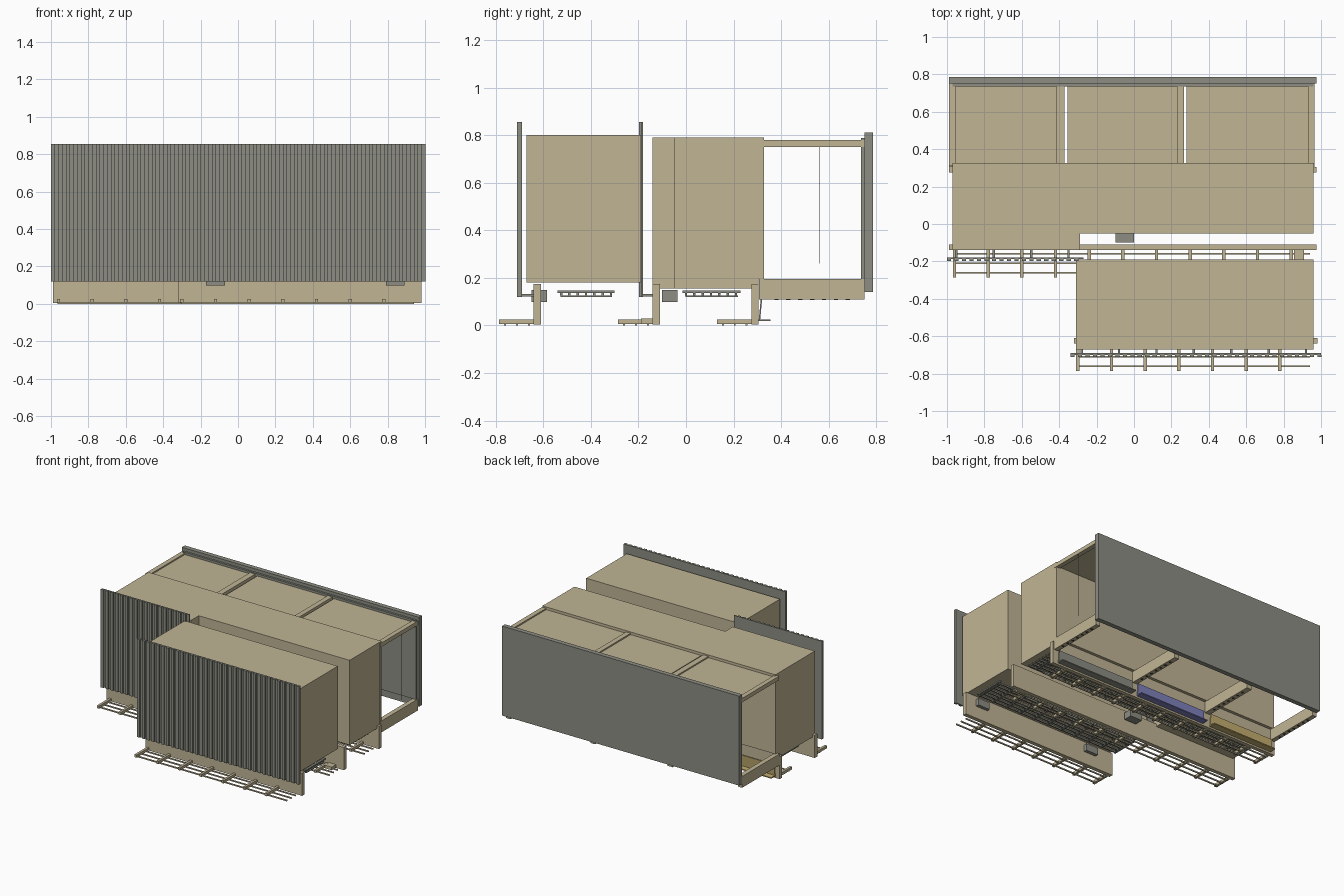
import bpy, bmesh, math
from mathutils import Vector

cube = bpy.data.objects.get("Cube")
if cube:
    bpy.data.objects.remove(cube, do_unlink=True)


def material(name, rgb):
    m = bpy.data.materials.new(name)
    m.use_nodes = True
    m.diffuse_color = (*rgb, 1)
    m.node_tree.nodes["Principled BSDF"].inputs["Base Color"].default_value = (*rgb, 1)
    return m


tan = material("warm tan", (0.53, 0.46, 0.30))
grey = material("stone grey", (0.27, 0.27, 0.23))
blue = material("muted blue", (0.21, 0.22, 0.50))
gold = material("ochre gold", (0.55, 0.42, 0.16))
dark = material("dark brown", (0.05, 0.045, 0.03))


def finish(name, bm, mat):
    bmesh.ops.recalc_face_normals(bm, faces=bm.faces)
    mesh = bpy.data.meshes.new(name)
    bm.to_mesh(mesh)
    bm.free()
    mesh.materials.append(mat)
    ob = bpy.data.objects.new(name, mesh)
    bpy.context.collection.objects.link(ob)
    return ob


def add_box(bm, xs, ys, zs):
    made = bmesh.ops.create_cube(bm, size=1)["verts"]
    for v in made:
        v.co = Vector([(r[0] + r[1]) / 2 + c * (r[1] - r[0])
                       for c, r in zip(v.co, (xs, ys, zs))])


def box(name, xs, ys, zs, mat=tan):
    bm = bmesh.new()
    add_box(bm, xs, ys, zs)
    return finish(name, bm, mat)


def prism(name, outline, z0, z1, mat):
    """Extrude an xy outline upwards."""
    bm = bmesh.new()
    face = bm.faces.new([bm.verts.new((x, y, z0)) for x, y in outline])
    top = bmesh.ops.extrude_face_region(bm, geom=[face])["geom"]
    bmesh.ops.translate(bm, vec=(0, 0, z1 - z0),
                        verts=[g for g in top if isinstance(g, bmesh.types.BMVert)])
    return finish(name, bm, mat)


def steps(start, end, pitch):
    return [start + i * pitch for i in range(int((end - start) / pitch + 1.001))]


def fluted_panel(name, x0, x1, y0, y1):
    """Sheet with vertical ribs on its front."""
    bm = bmesh.new()
    add_box(bm, (x0, x1), (y0 + 0.01, y1), (0.12, 0.855))
    for x in steps(x0, x1 - 0.02, 0.04):
        add_box(bm, (x, x + 0.022), (y0, y0 + 0.01), (0.12, 0.855))
    return finish(name, bm, grey)


def tine_rack(name, x0, x1, y_back):
    """Low ladder of cross bars and long rods in front of a skirt board."""
    bm = bmesh.new()
    for x in steps(x0, x1 - 0.1, 0.18):
        add_box(bm, (x - 0.009, x + 0.009), (y_back - 0.175, y_back), (0.006, 0.026))
    for dy in (0.15, 0.1, 0.05):
        add_box(bm, (x0 - 0.005, x1), (y_back - dy - 0.004, y_back - dy + 0.004), (0, 0.009))
    return finish(name, bm, tan)


def under_rack(name, x0, x1, y0, y1):
    """Slatted grille hung beneath a cabinet."""
    bm = bmesh.new()
    for x in steps(x0, x1, 0.12):
        add_box(bm, (x - 0.008, x + 0.008), (y0, y1), (0.137, 0.147))
        add_box(bm, (x - 0.006, x + 0.006), (y0 + 0.012, y1 - 0.012), (0.12, 0.126))
    for y in steps(y0 + 0.015, y1 - 0.01, 0.035):
        add_box(bm, (x0, x1), (y - 0.005, y + 0.005), (0.126, 0.137))
    return finish(name, bm, grey)


# Front cabinet and stepped middle cabinet
box("front_cabinet", (-0.31, 0.96), (-0.67, -0.19), (0.18, 0.80))
prism("middle_cabinet",
      [(-0.97, -0.14), (-0.29, -0.14), (-0.29, -0.05), (0.96, -0.05),
       (0.96, 0.305), (-0.97, 0.305)], 0.155, 0.79, tan)
box("middle_rear_wall", (-0.97, 0.962), (0.305, 0.327), (0.195, 0.79))

# Ribbed front panels and their stand-off brackets
fluted_panel("front_panel", -0.34, 1.0, -0.71, -0.69)
fluted_panel("side_front_panel", -1.0, -0.27, -0.197, -0.18)
for name, x0, x1, y0, y1 in (("front", -0.28, 0.95, -0.69, -0.635),
                             ("side", -0.95, -0.3, -0.18, -0.135)):
    bm = bmesh.new()
    for x in steps(x0, x1, 0.2):
        add_box(bm, (x - 0.006, x + 0.006), (y0, y1), (0.122, 0.132))
    finish(name + "_panel_brackets", bm, grey)

# Skirt boards with tine racks
for name, x0, x1, y0, first in (("front", -0.32, 0.98, -0.64, -0.30),
                                ("middle", -0.99, 0.975, -0.14, -0.96),
                                ("rear", -0.99, 0.975, 0.275, -0.96)):
    box(name + "_skirt_board", (x0, x1), (y0, y0 + 0.03), (0.005, 0.175))
    tine_rack(name + "_tine_rack", first, 0.94, y0 + 0.03)
box("rack_end_block", (0.855, 0.91), (-0.19, -0.14), (0.006, 0.03))

# Grilles and junction boxes underneath
under_rack("front_under_rack", -0.27, 0.93, -0.54, -0.30)
under_rack("middle_under_rack", -0.93, 0.93, -0.015, 0.23)
for i, (x, y) in enumerate(((0.79, -0.65), (-0.17, -0.65), (-0.10, -0.10))):
    box(f"junction_box_{i + 1}", (x, x + 0.1), (y, y + 0.065), (0.098, 0.15), grey)

# Rear bay frame: upper and lower beams, with bolt holes below
beams = ((-0.99, -0.955), (-0.415, -0.372), (0.23, 0.268), (0.93, 0.965))
for i, xs in enumerate(beams):
    box(f"upper_beam_{i + 1}", xs, (0.31, 0.75), (0.75, 0.78))
    box(f"lower_beam_{i + 1}", xs, (0.306, 0.75), (0.11, 0.195))
    bm = bmesh.new()
    for y in steps(0.38, 0.70, 0.05):
        disc = bmesh.ops.create_cone(bm, cap_ends=True, segments=10, radius1=0.009,
                                     radius2=0.009, depth=0.003)["verts"]
        bmesh.ops.translate(bm, verts=disc, vec=(sum(xs) / 2, y, 0.1095))
    finish(f"beam_holes_{i + 1}", bm, dark)

# Bay ceilings and coloured trays
bays = (("left", 0.28, 0.93, grey), ("centre", -0.355, 0.23, blue),
        ("right", -0.955, -0.415, gold))
for name, x0, x1, mat in bays:
    box(name + "_bay_ceiling", (x0, x1), (0.327, 0.74), (0.757, 0.77))
    box(name + "_tray_floor", (x0, x1), (0.30, 0.355), (0.018, 0.026), mat)
    back = box(name + "_tray_back", (x0, x1), (0.306, 0.312), (0.026, 0.11), mat)
    for v in back.data.vertices:
        if v.co.z > 0.1:
            v.co.y += 0.008

# Rear panel, inner lining and hanging cord
box("rear_panel", (-0.99, 0.975), (0.75, 0.785), (0.14, 0.81), grey)
box("rear_panel_lining", (-0.97, 0.96), (0.735, 0.75), (0.195, 0.787), grey)
box("hanging_cord", (0.963, 0.966), (0.559, 0.562), (0.26, 0.755), grey)
